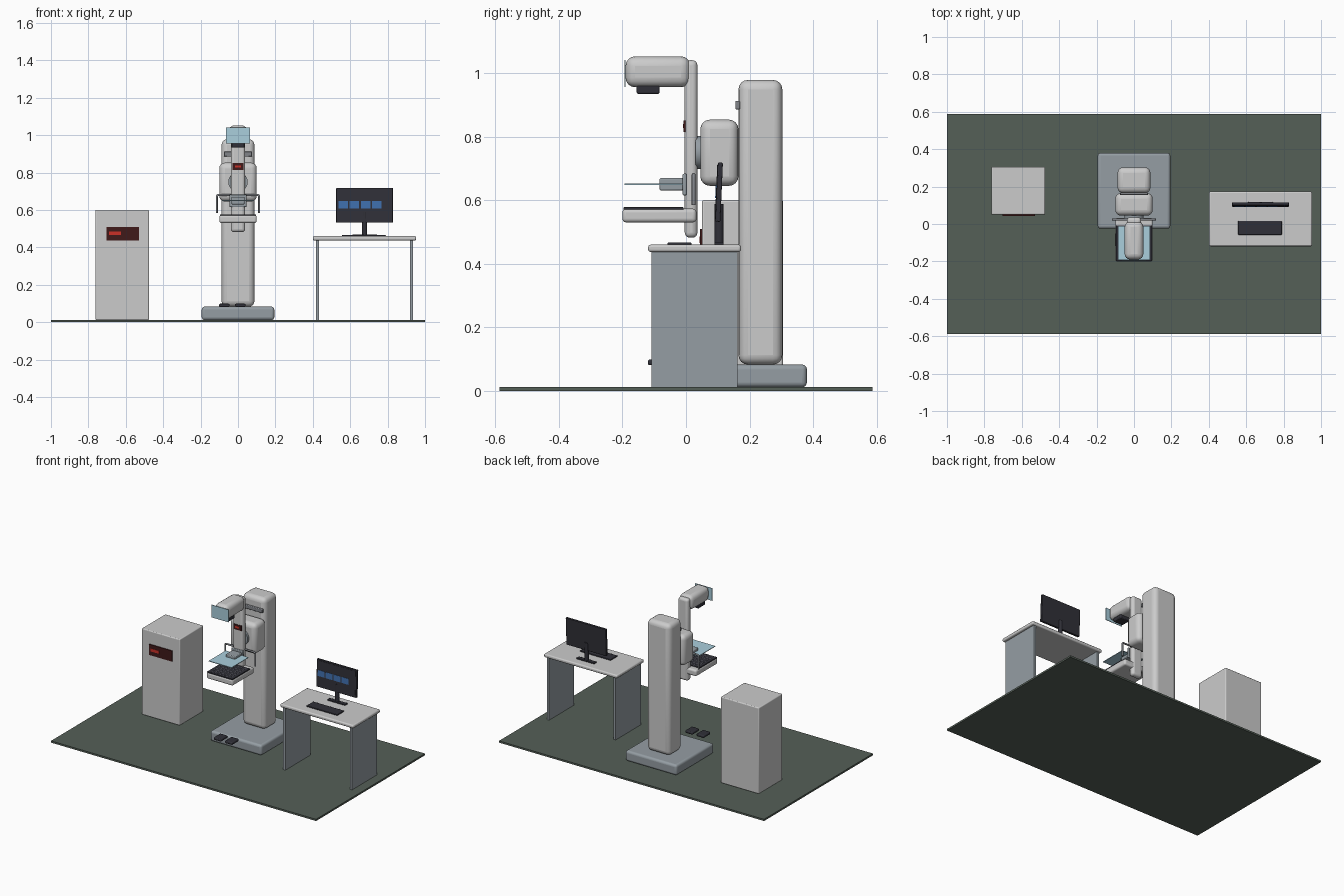
import bpy
from math import radians
from mathutils import Matrix

if "Cube" in bpy.data.objects:
    bpy.data.objects.remove(bpy.data.objects["Cube"])


def material(name, r, g, b):
    m = bpy.data.materials.new(name)
    m.diffuse_color = (r, g, b, 1)
    m.use_nodes = True
    m.node_tree.nodes["Principled BSDF"].inputs["Base Color"].default_value = m.diffuse_color
    return m


floor_green = material("floor_green", 0.09, 0.115, 0.095)
blue_grey = material("blue_grey", 0.30, 0.34, 0.37)
dark = material("dark", 0.03, 0.03, 0.04)
mid_grey = material("mid_grey", 0.22, 0.23, 0.25)
clear_blue = material("clear_blue", 0.40, 0.62, 0.72)
display_dark = material("display_dark", 0.05, 0.01, 0.01)
red = material("red", 0.6, 0.03, 0.02)
blue = material("blue", 0.05, 0.16, 0.42)


def finish(ob, name, mat):
    ob.name = name
    if mat:
        ob.data.materials.append(mat)
    bpy.ops.object.shade_smooth_by_angle(angle=radians(35))
    return ob


def box(name, x, y, z, bevel=0, mat=None, segments=4):
    """Box from (min, max) ranges, with optional rounded edges."""
    centre = [(a + b) / 2 for a, b in (x, y, z)]
    bpy.ops.mesh.primitive_cube_add(size=1, location=centre)
    ob = bpy.context.object
    ob.scale = [b - a for a, b in (x, y, z)]
    bpy.ops.object.transform_apply(location=False, rotation=False, scale=True)
    finish(ob, name, mat)
    if bevel:
        mod = ob.modifiers.new("round", 'BEVEL')
        mod.width, mod.segments = bevel, segments
    return ob


def cylinder(name, radius, depth, loc, rot=(0, 0, 0), mat=None):
    bpy.ops.mesh.primitive_cylinder_add(vertices=32, radius=radius, depth=depth,
                                        location=loc, rotation=rot)
    return finish(bpy.context.object, name, mat)


def tube(name, points, radius, mat=None):
    cu = bpy.data.curves.new(name, 'CURVE')
    cu.dimensions = '3D'
    cu.bevel_depth, cu.bevel_resolution, cu.use_fill_caps = radius, 3, True
    sp = cu.splines.new('POLY')
    sp.points.add(len(points) - 1)
    for p, co in zip(sp.points, points):
        p.co = (*co, 1)
    ob = bpy.data.objects.new(name, cu)
    bpy.context.collection.objects.link(ob)
    if mat:
        cu.materials.append(mat)


# Floor
box("floor", (-1, 1), (-0.587, 0.587), (0, 0.012), mat=floor_green)

# Generator cabinet with display
box("generator_cabinet", (-0.763, -0.475), (0.05, 0.305), (0.012, 0.60), 0.006, segments=3)
box("generator_display", (-0.703, -0.53), (0.044, 0.052), (0.437, 0.51), mat=display_dark)
box("generator_readout", (-0.69, -0.625), (0.042, 0.046), (0.465, 0.485), mat=red)

# Stand base and column
box("stand_base", (-0.194, 0.194), (-0.025, 0.38), (0.012, 0.083), 0.015, blue_grey)
box("column", (-0.088, 0.088), (0.165, 0.303), (0.083, 0.978), 0.03)
box("column_strip", (-0.075, 0.075), (0.155, 0.17), (0.885, 0.912), 0.004, mid_grey, 2)

# Carriage and pivot
box("carriage", (-0.1, 0.1), (0.045, 0.165), (0.645, 0.853), 0.03)
cylinder("pivot_disc", 0.052, 0.025, (0, 0.042, 0.75), (radians(90), 0, 0), blue_grey)

# C-arm: spine, tube head, collimator, face shield
box("arm_spine", (-0.038, 0.038), (-0.004, 0.036), (0.482, 1.04), 0.016)
box("arm_display", (-0.03, 0.03), (-0.008, 0), (0.815, 0.85), mat=display_dark)
box("arm_readout", (-0.015, 0.015), (-0.0095, -0.007), (0.827, 0.839), mat=red)
box("tube_head", (-0.05, 0.05), (-0.19, 0.014), (0.955, 1.052), 0.03)
box("collimator", (-0.036, 0.036), (-0.155, -0.083), (0.934, 0.96), 0.005, dark, 2)
box("face_shield", (-0.064, 0.064), (-0.194, -0.19), (0.955, 1.04), mat=clear_blue)

# Compression paddle and its bracket
box("paddle", (-0.086, 0.086), (-0.193, -0.01), (0.648, 0.652), mat=clear_blue)
box("paddle_bracket", (-0.035, 0.035), (-0.083, -0.008), (0.63, 0.67), 0.005, blue_grey, 2)
box("paddle_slider", (-0.045, 0.045), (-0.011, 0.002), (0.615, 0.683), 0.004, blue_grey, 2)

# Detector table and grid top
box("detector", (-0.1, 0.1), (-0.2, 0.033), (0.53, 0.573), 0.012)
box("detector_plate", (-0.096, 0.096), (-0.197, -0.008), (0.57, 0.577), mat=dark)
for i in range(1, 8):
    x = -0.096 + i * 0.024
    box("detector_grid_line", (x - 0.001, x + 0.001), (-0.195, -0.01), (0.576, 0.5778), mat=mid_grey)

# Patient handles and foot pedals
for s in (-1, 1):
    tube("handle", [(s * 0.02, 0.024, 0.68), (s * 0.105, 0.024, 0.68), (s * 0.111, 0.024, 0.677),
                    (s * 0.113, 0.024, 0.67), (s * 0.113, 0.024, 0.585)], 0.006, mid_grey)
for x in (-0.073, 0.012):
    box("foot_pedal", (x - 0.028, x + 0.028), (-0.12, -0.047), (0.081, 0.099), 0.006, dark, 3)

# Desk
box("desk_top", (0.4, 0.953), (-0.119, 0.173), (0.437, 0.46), 0.008, segments=3)
for x in (0.417, 0.92):
    box("desk_leg", (x, x + 0.016), (-0.108, 0.162), (0.012, 0.44), mat=blue_grey)

# Keyboard and monitor
box("keyboard", (0.557, 0.79), (-0.058, 0.017), (0.459, 0.467), 0.003, dark, 2)
box("monitor_foot", (0.61, 0.745), (0.09, 0.118), (0.459, 0.468), 0.003, dark, 2)
cylinder("monitor_neck", 0.014, 0.13, (0.677, 0.104, 0.523), mat=dark)
monitor = box("monitor", (0.525, 0.828), (0.096, 0.112), (0.532, 0.718), 0.003, dark, 2)
parts = [box("screen", (0.533, 0.82), (0.0945, 0.097), (0.54, 0.71), mat=dark)]
for i in range(4):
    x = 0.537 + i * 0.06
    parts.append(box("screen_button", (x, x + 0.051), (0.0925, 0.096), (0.607, 0.647), mat=blue))
for p in parts:
    p.parent = monitor
    p.matrix_parent_inverse = Matrix.Translation(-monitor.location)
monitor.rotation_euler.x = radians(-2.5)
